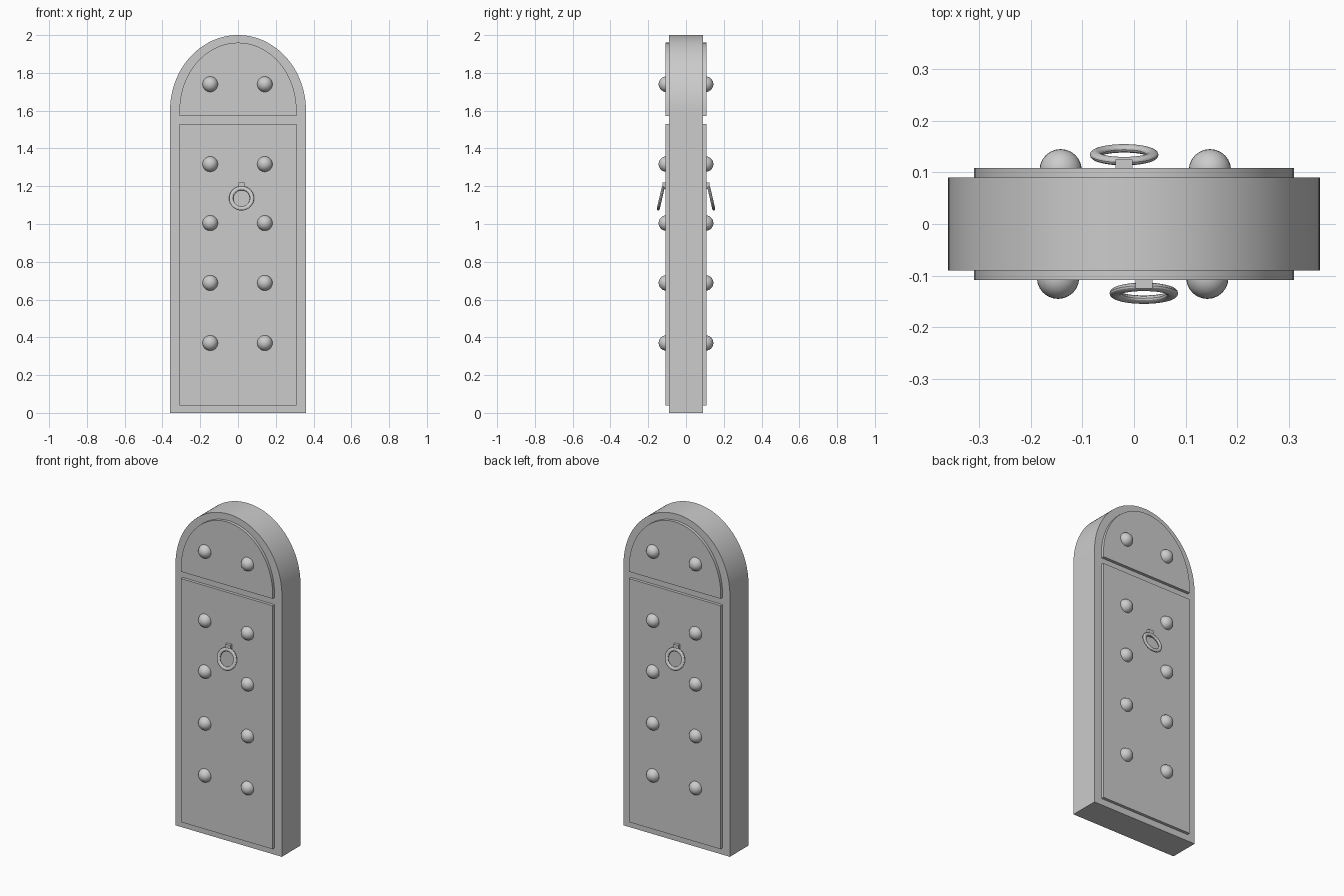
import bpy, bmesh, math
from mathutils import Matrix

if "Cube" in bpy.data.objects:
    bpy.data.objects.remove(bpy.data.objects["Cube"])


def finish(name, bm, smooth=True):
    bmesh.ops.recalc_face_normals(bm, faces=bm.faces)
    mesh = bpy.data.meshes.new(name)
    bm.to_mesh(mesh)
    bm.free()
    ob = bpy.data.objects.new(name, mesh)
    bpy.context.collection.objects.link(ob)
    if smooth:
        bpy.ops.object.select_all(action='DESELECT')
        ob.select_set(True)
        bpy.context.view_layer.objects.active = ob
        bpy.ops.object.shade_smooth_by_angle(angle=math.radians(30))
    return ob


def prism(name, outline, y0, y1):
    """Extrude an x-z outline from y0 to y1."""
    bm = bmesh.new()
    face = bm.faces.new([bm.verts.new((x, y0, z)) for x, z in outline])
    ext = bmesh.ops.extrude_face_region(bm, geom=[face])
    verts = [v for v in ext["geom"] if isinstance(v, bmesh.types.BMVert)]
    bmesh.ops.translate(bm, verts=verts, vec=(0, y1 - y0, 0))
    return finish(name, bm)


def arch(rx, z_bottom, rz, z_spring=1.6, n=48):
    curve = [(rx * math.cos(math.pi * i / n), z_spring + rz * math.sin(math.pi * i / n))
             for i in range(n + 1)]
    return [(-rx, z_bottom), (rx, z_bottom)] + curve


# Arched door slab
prism("door_slab", arch(0.36, 0, 0.40), -0.09, 0.09)

# Raised panels, running through the slab so they show on both faces
PANEL_Y = 0.108
prism("lower_panel", [(-0.31, 0.04), (0.31, 0.04), (0.31, 1.53), (-0.31, 1.53)],
      -PANEL_Y, PANEL_Y)
prism("upper_panel", arch(0.31, 1.572, 0.36), -PANEL_Y, PANEL_Y)


def ring_mesh(place, major=0.055, minor=0.0115, depth=0.008, n=40, m=14):
    """Closed ring with a slightly flattened tube, axis along y."""
    bm = bmesh.new()
    loops = []
    for i in range(n):
        a = 2 * math.pi * i / n
        loop = []
        for j in range(m):
            b = 2 * math.pi * j / m
            r = major + minor * math.cos(b)
            loop.append(bm.verts.new((r * math.cos(a), depth * math.sin(b), r * math.sin(a))))
        loops.append(loop)
    for i in range(n):
        p, q = loops[i], loops[(i + 1) % n]
        for j in range(m):
            k = (j + 1) % m
            bm.faces.new((p[j], q[j], q[k], p[k]))
    bm.transform(place)
    return bm


# Studs and knocker repeat on the back, turned half a revolution
for side, turn in (("front", 0), ("back", math.pi)):
    spin = Matrix.Rotation(turn, 4, 'Z')

    # Domed studs
    bm = bmesh.new()
    for z in (0.37, 0.688, 1.005, 1.317, 1.74):
        for x in (-0.147, 0.142):
            bmesh.ops.create_uvsphere(bm, u_segments=24, v_segments=14, radius=0.041,
                                      matrix=spin @ Matrix.Translation((x, -0.104, z)))
    # Keep only the exposed domes
    inner = Matrix.Rotation(turn, 3, 'Z')
    bmesh.ops.bisect_plane(bm, geom=bm.verts[:] + bm.edges[:] + bm.faces[:],
                           plane_co=inner @ Matrix.Translation((0, -0.1, 0)).translation,
                           plane_no=spin.to_3x3().col[1], clear_outer=True)
    bmesh.ops.holes_fill(bm, edges=[e for e in bm.edges if e.is_boundary])
    finish(side + "_studs", bm)

    # Hanging ring, leaning outwards at the bottom
    place = (spin @ Matrix.Translation((0.019, -0.134, 1.136))
             @ Matrix.Rotation(math.radians(-13), 4, 'X'))
    lean = place.to_3x3().col[2]
    finish(side + "_ring", ring_mesh(place))

    # Ring mount
    bm = bmesh.new()
    bmesh.ops.create_cube(bm, size=1, matrix=spin @ Matrix.Translation((0.019, -0.114, 1.202))
                          @ Matrix.Diagonal((0.033, 0.022, 0.036, 1)))
    finish(side + "_ring_mount", bm, smooth=False)
